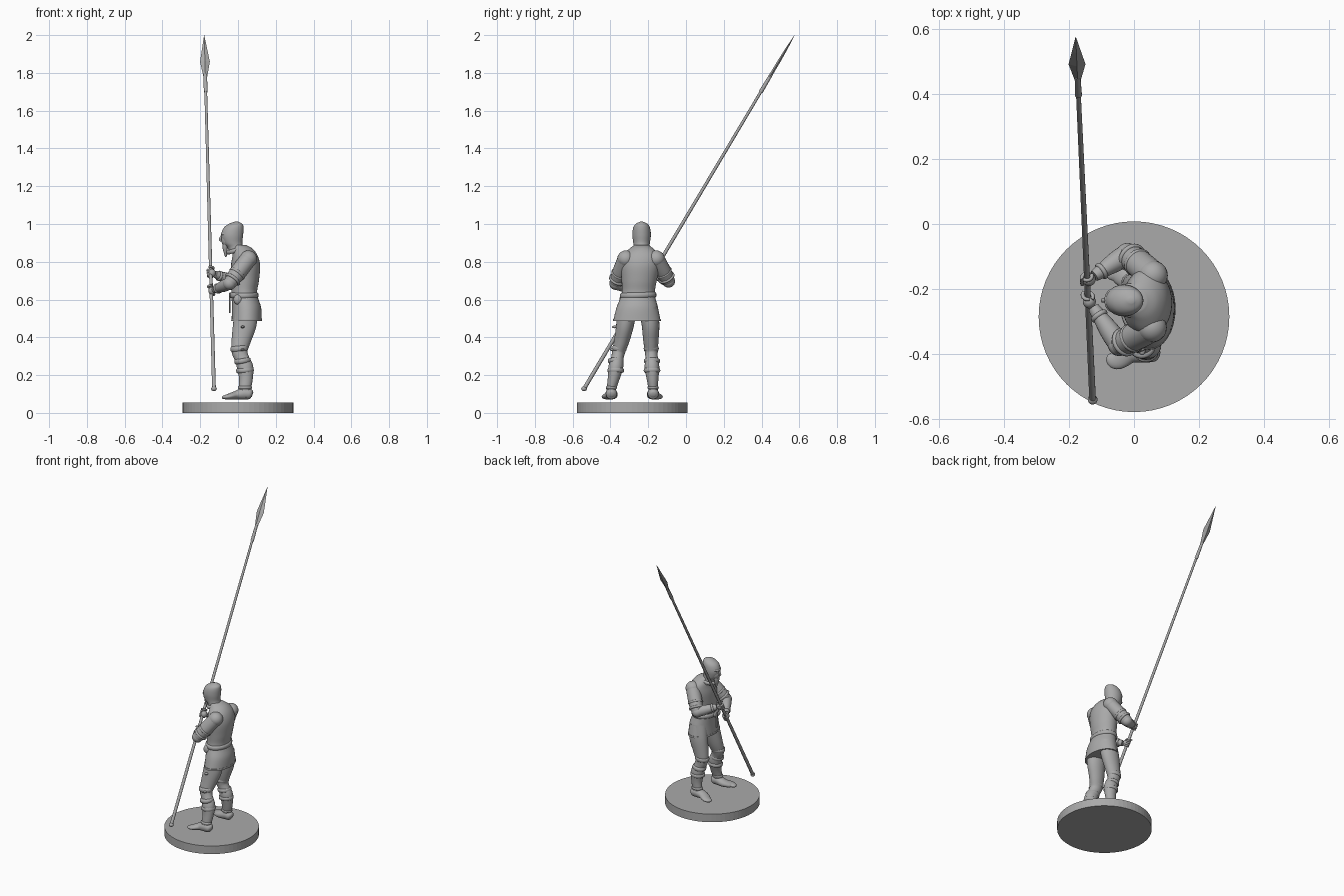
import bpy, bmesh, math
from mathutils import Vector

cube = bpy.data.objects.get("Cube")
if cube:
    bpy.data.objects.remove(cube)

grey = bpy.data.materials.new("plain grey")
grey.use_nodes = True
colour = (0.4, 0.4, 0.4, 1)
grey.diffuse_color = colour
grey.node_tree.nodes["Principled BSDF"].inputs["Base Color"].default_value = colour


def finish(name, bm, angle):
    bmesh.ops.recalc_face_normals(bm, faces=bm.faces)
    mesh = bpy.data.meshes.new(name)
    bm.to_mesh(mesh)
    bm.free()
    mesh.materials.append(grey)
    ob = bpy.data.objects.new(name, mesh)
    bpy.context.collection.objects.link(ob)
    if angle:
        bpy.ops.object.select_all(action='DESELECT')
        ob.select_set(True)
        bpy.context.view_layer.objects.active = ob
        bpy.ops.object.shade_smooth_by_angle(angle=math.radians(angle))
    return ob


def smooth_path(keys, steps):
    """Catmull-Rom through keys of (x, y, z, half_width, half_depth)."""
    out = []
    for i in range(len(keys) - 1):
        quad = [keys[max(i - 1, 0)], keys[i], keys[i + 1], keys[min(i + 2, len(keys) - 1)]]
        for s in range(steps):
            t = s / steps
            out.append([0.5 * (2 * b + (c - a) * t + (2 * a - 5 * b + 4 * c - d) * t * t
                               + (3 * b - a - 3 * c + d) * t ** 3) for a, b, c, d in zip(*quad)])
    return out + [list(keys[-1])]


def tube(name, keys, ref=(0, 1, 0), sides=24, steps=5, angle=50, level=False):
    """Loft ellipses along a path; level keeps every ring horizontal."""
    rings = smooth_path(keys, steps)
    centres = [Vector(r[:3]) for r in rings]
    bm = bmesh.new()
    loops = []
    for i, r in enumerate(rings):
        d = centres[min(i + 1, len(rings) - 1)] - centres[max(i - 1, 0)]
        d = Vector((0, 0, 1)) if level else d.normalized()
        u = Vector(ref)
        u = (u - d * u.dot(d)).normalized()
        v = d.cross(u)
        loops.append([bm.verts.new(centres[i] + u * r[3] * math.cos(k * math.tau / sides)
                                   + v * r[4] * math.sin(k * math.tau / sides)) for k in range(sides)])
    for a, b in zip(loops, loops[1:]):
        for k in range(sides):
            n = (k + 1) % sides
            bm.faces.new((a[k], a[n], b[n], b[k]))
    bm.faces.new(loops[0])
    bm.faces.new(loops[-1])
    return finish(name, bm, angle)


def ball(name, centre, size):
    bm = bmesh.new()
    bmesh.ops.create_uvsphere(bm, u_segments=20, v_segments=12, radius=1)
    for v in bm.verts:
        v.co = Vector(centre) + Vector([c * s for c, s in zip(v.co, size)])
    return finish(name, bm, 60)


def band(name, low, high, width, depth):
    """Rounded strap wrapped around a body part between two points."""
    low, high = Vector(low), Vector(high)
    keys = [(*low.lerp(high, t), width - g, depth - g) for t, g in ((0, .008), (.2, 0), (.8, 0), (1, .008))]
    return tube(name, keys, steps=2)


# Display base
bm = bmesh.new()
bmesh.ops.create_cone(bm, cap_ends=True, segments=64, radius1=.293, radius2=.293, depth=.055)
bmesh.ops.translate(bm, verts=bm.verts, vec=(0, -.285, .0275))
finish("round_base", bm, 0)

# Spear: shaft, butt, socket and flat diamond head along one line
butt, tip = Vector((-.127, -.543, .122)), Vector((-.179, .575, 2.0))


def on_spear(t):
    return tuple(butt.lerp(tip, t))


tube("spear_shaft", [(*on_spear(0), .0105, .0105), (*on_spear(.86), .0075, .0075)], sides=10, steps=1)
ball("spear_butt", on_spear(.003), (.015, .015, .013))
tube("spear_socket", [(*on_spear(.84), .011, .011), (*on_spear(.89), .009, .009)], sides=10, steps=1)
tube("spear_head", [(*on_spear(t), w, d) for t, w, d in
     ((.88, .009, .008), (.925, .026, .008), (.96, .014, .006), (1, .0005, .0005))],
     ref=(1, 0, 0), sides=4, steps=1, angle=0)

# Tunic with flared skirt, from hem to collar
tube("tunic", [(.046, -.26, .49, .125, .08), (.045, -.258, .56, .109, .077),
               (.033, -.253, .63, .088, .068), (.037, -.248, .70, .093, .074),
               (.04, -.242, .78, .104, .077), (.037, -.238, .835, .096, .066),
               (.022, -.236, .872, .06, .052), (.0, -.235, .89, .036, .038)], sides=32, level=True)
tube("tunic_hem", [(.046, -.26, .486, .127, .082), (.046, -.26, .498, .126, .081)],
     sides=32, steps=1, level=True)
band("belt", (.033, -.253, .608), (.033, -.254, .638), .096, .075)
ball("belt_buckle", (-.041, -.255, .622), (.008, .018, .016))
tube("belt_end", [(-.042, -.268, .62, .008, .004), (-.044, -.272, .57, .009, .004),
                  (-.043, -.27, .53, .007, .004)], sides=12)
ball("belt_pouch", (.0, -.335, .60), (.024, .017, .027))

# Hooded head with face, brow and beard
tube("hood", [(.006, -.235, .845, .052, .05), (-.012, -.235, .875, .042, .045),
              (-.028, -.235, .90, .044, .051), (-.031, -.235, .94, .049, .058),
              (-.024, -.235, .978, .045, .053), (-.013, -.235, 1.0, .032, .037),
              (-.008, -.235, 1.012, .008, .01)], level=True)
band("hood_collar", (-.006, -.235, .85), (-.012, -.235, .872), .052, .054)
ball("face", (-.06, -.235, .917), (.029, .032, .038))
ball("brow", (-.066, -.235, .947), (.025, .036, .012))
tube("nose", [(-.085, -.235, .94, .005, .004), (-.095, -.235, .92, .007, .007),
              (-.088, -.235, .909, .006, .004)], sides=10, steps=3)
tube("beard", [(-.066, -.235, .895, .022, .016), (-.068, -.235, .868, .018, .013),
               (-.064, -.235, .825, .004, .004)], sides=14)

# Legs: hose, knee wraps, cuffs and shoes
legs = (("left", -1, (-.322, -.355, -.372, -.395)), ("right", 1, (-.188, -.184, -.18, -.174)))
for side, out, (hip, knee, calf, ankle) in legs:
    tube(side + "_leg", [(.045, hip - out * .012, .56, .05, .06), (.036, hip, .47, .047, .062),
                         (.018, (hip + knee) / 2, .39, .041, .052), (.008, knee, .33, .035, .043),
                         (.02, (knee + calf) / 2, .29, .033, .038), (.038, calf, .24, .039, .043),
                         (.042, (calf + ankle) / 2, .18, .031, .036), (.037, ankle, .125, .025, .032),
                         (.04, ankle, .085, .026, .033)])
    band(side + "_knee_wrap", (.008, knee, .325), (.005, knee, .355), .039, .046)
    band(side + "_upper_cuff", (.026, calf, .262), (.022, calf, .288), .041, .043)
    band(side + "_lower_cuff", (.038, calf, .212), (.036, calf, .238), .043, .046)
    toe = ankle + out * .022
    tube(side + "_shoe", [(.077, ankle, .097, .012, .012), (.065, ankle, .1, .027, .027),
                          (.03, ankle, .102, .031, .031), (-.01, ankle, .094, .032, .023),
                          (-.05, toe, .086, .03, .015), (-.077, toe, .082, .018, .009),
                          (-.085, toe, .081, .005, .004)])
    band(side + "_shoe_top", (.037, ankle, .125), (.037, ankle, .143), .029, .036)

# Leg fastenings on the outer side
for z, y in ((.455, -.377), (.335, -.389)):
    ball("leg_button", (.025, y, z), (.01, .014, .007))

# Arms: sleeves, forearms and hands closed on the shaft
arms = (("left", (.055, -.318, .815), (-.045, -.372, .685), .278),
        ("right", (.058, -.158, .815), (-.02, -.092, .697), .33))
for side, shoulder, elbow, grip in arms:
    s, e, h = Vector(shoulder), Vector(elbow), Vector(on_spear(grip))
    wrist = e.lerp(h, .82)
    h = h + (wrist - h).normalized() * .008
    ball(side + "_shoulder", s, (.046, .046, .045))
    tube(side + "_sleeve", [(*s, .044, .044), (*s.lerp(e, .5), .044, .043),
                            (*s.lerp(e, .85), .039, .039), (*e, .033, .034)], ref=(1, 0, 0))
    for t in (.55, .78):
        a, b = s.lerp(e, t), s.lerp(e, t + .1)
        band(side + "_sleeve_fold", a, b, .045, .045)
    ball(side + "_elbow", e, (.035, .034, .034))
    tube(side + "_forearm", [(*e, .032, .032), (*e.lerp(wrist, .35), .032, .031),
                             (*e.lerp(wrist, .75), .024, .023), (*wrist, .018, .018)], ref=(0, 0, 1))
    band(side + "_wrist_cuff", e.lerp(wrist, .72), e.lerp(wrist, .84), .027, .027)
    ball(side + "_hand", h, (.02, .021, .022))
    # Four curled fingers and a thumb, each an arc around the shaft
    axis = (tip - butt).normalized()
    inward = (wrist - h).normalized()
    inward = (inward - axis * inward.dot(axis)).normalized()
    across = axis.cross(inward)
    for f in range(5):
        turn = -1 if f == 4 else 1
        mid = Vector(on_spear(grip)) + axis * (.028 if f == 4 else (f - 1.5) * .011)
        arc = []
        for k in range(5):
            q = .3 + k * .65
            p = mid + (inward * math.cos(q) + across * math.sin(q) * turn) * .016
            arc.append((*p, .006, .006))
        tube(side + "_finger", arc, ref=axis, sides=8, steps=2)
